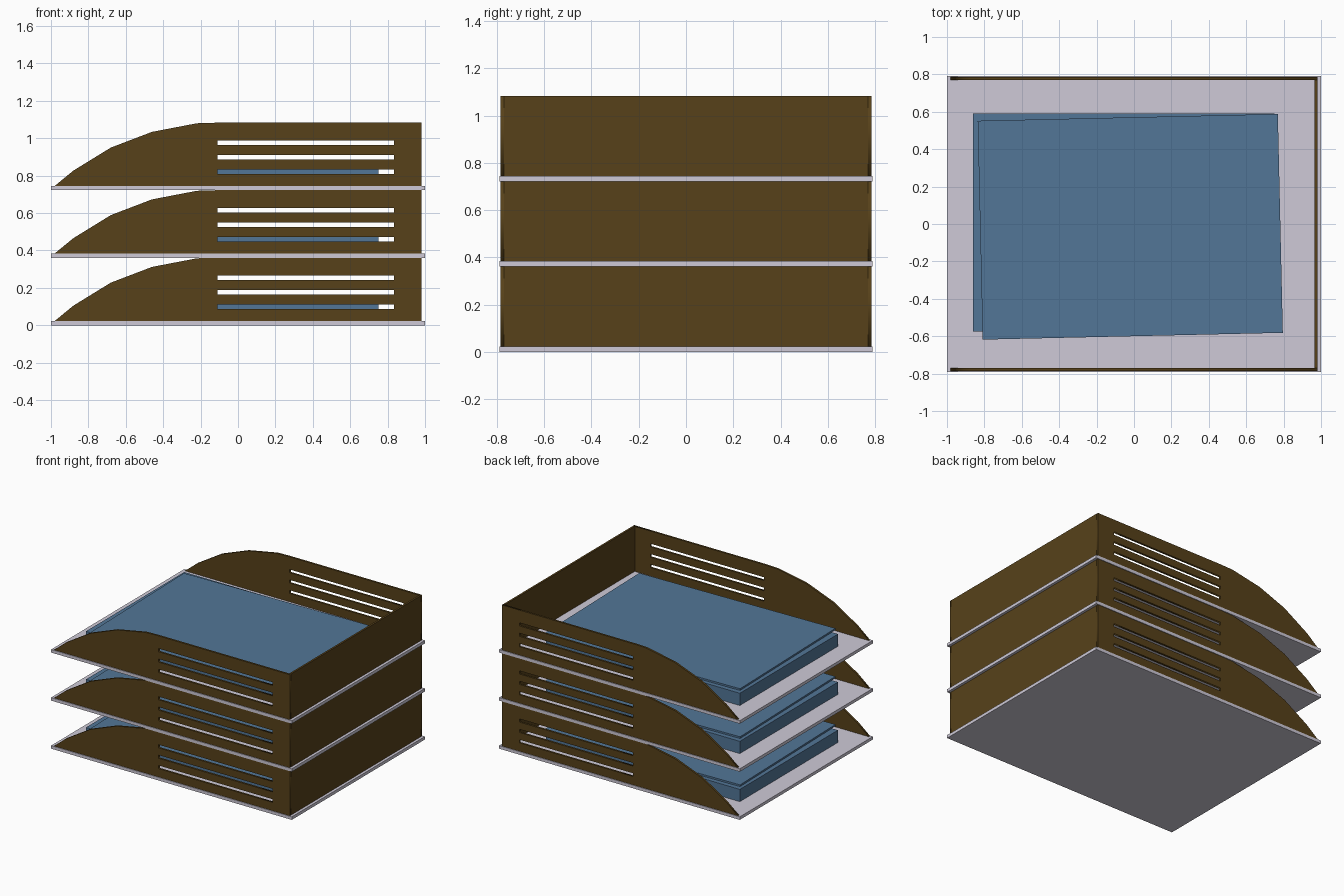
import bpy
from math import radians

if "Cube" in bpy.data.objects:
    bpy.data.objects.remove(bpy.data.objects["Cube"])

PITCH = 0.361      # height of one tray
PLATE = 0.023      # base plate thickness
WALL = 0.015       # wall thickness
WALL_Y = 0.785     # outer face of the side walls
BACK_X = 0.98      # outer face of the back wall


def material(name, rgb):
    m = bpy.data.materials.new(name)
    m.diffuse_color = (*rgb, 1)
    m.use_nodes = True
    m.node_tree.nodes["Principled BSDF"].inputs["Base Color"].default_value = m.diffuse_color
    return m


brown = material("brown_wood", (0.095, 0.053, 0.010))
pale = material("pale_plate", (0.62, 0.59, 0.68))
blue = material("blue_paper", (0.085, 0.18, 0.31))


def box(name, center, size, mat, turn=0):
    bpy.ops.mesh.primitive_cube_add(size=1, location=center)
    ob = bpy.context.object
    ob.name = name
    ob.scale = size
    ob.rotation_euler.z = radians(turn)
    ob.data.materials.append(mat)
    return ob


def slotted_panel(name, outlines, y, z, mat):
    """Upright panel in the xz plane; outlines after the first are holes."""
    cu = bpy.data.curves.new(name, 'CURVE')
    cu.dimensions = '2D'
    cu.fill_mode = 'BOTH'
    cu.extrude = WALL / 2
    for pts in outlines:
        s = cu.splines.new('POLY')
        s.points.add(len(pts) - 1)
        for p, (px, pz) in zip(s.points, pts):
            p.co = (px, pz, 0, 1)
        s.use_cyclic_u = True
    ob = bpy.data.objects.new(name, cu)
    bpy.context.collection.objects.link(ob)
    ob.location = (0, y, z)
    ob.rotation_euler.x = radians(90)
    cu.materials.append(mat)
    bpy.ops.object.select_all(action='DESELECT')
    ob.select_set(True)
    bpy.context.view_layer.objects.active = ob
    bpy.ops.object.convert(target='MESH')
    return bpy.context.object


# Side wall outline with a swept front, and three slots
profile = [(-0.98, PLATE), (-0.88, 0.105), (-0.68, 0.228), (-0.46, 0.312),
           (-0.22, 0.358), (-0.12, PITCH), (BACK_X, PITCH), (BACK_X, PLATE)]
slots = [[(-0.11, z), (0.835, z), (0.835, z + 0.024), (-0.11, z + 0.024)]
         for z in (0.086, 0.164, 0.242)]

for i, level in enumerate(("lower", "middle", "upper")):
    z = i * PITCH
    # Base plate
    box(f"{level}_base_plate", (0, 0, z + PLATE / 2), (2, 1.58, PLATE), pale)
    # Side walls
    for side, sign in (("front", -1), ("rear", 1)):
        slotted_panel(f"{level}_{side}_side_wall", [profile] + slots,
                      sign * (WALL_Y - WALL / 2), z, brown)
    # End wall
    box(f"{level}_end_wall", (BACK_X - WALL / 2, 0, z + (PLATE + PITCH) / 2),
        (WALL, 2 * (WALL_Y - WALL), PITCH - PLATE), brown)
    # Paper stack with a slightly turned bundle on top
    box(f"{level}_paper_stack", (-0.055, 0.0075, z + 0.069),
        (1.61, 1.165, 0.092), blue)
    box(f"{level}_turned_paper", (-0.02, -0.015, z + 0.1215),
        (1.605, 1.17, 0.013), blue, 1.3)
